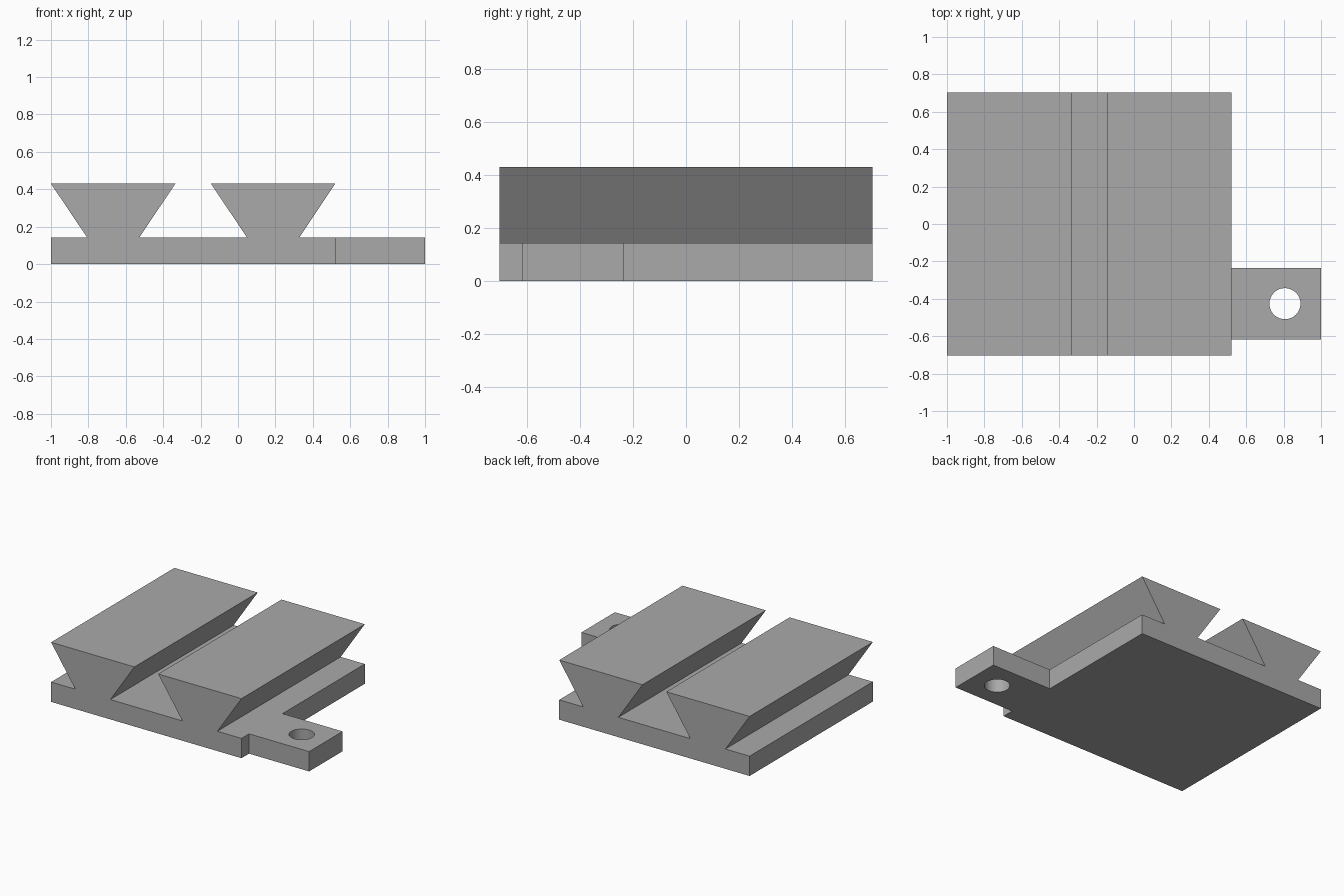
import bpy, bmesh
from mathutils import Vector

cube = bpy.data.objects.get("Cube")
if cube:
    bpy.data.objects.remove(cube, do_unlink=True)

# Single grey finish
grey = bpy.data.materials.new("plain_grey")
grey.use_nodes = True
colour = (0.4, 0.4, 0.4, 1)
grey.diffuse_color = colour
grey.node_tree.nodes["Principled BSDF"].inputs["Base Color"].default_value = colour

BASE_H, TOP_H = 0.143, 0.43
LEFT, RIGHT, HALF_Y = -1.0, 0.52, 0.703


def extrude_outline(name, points, direction):
    """Solid made by sweeping a closed outline along a direction."""
    bm = bmesh.new()
    face = bm.faces.new([bm.verts.new(p) for p in points])
    swept = bmesh.ops.extrude_face_region(bm, geom=[face])["geom"]
    verts = [v for v in swept if isinstance(v, bmesh.types.BMVert)]
    bmesh.ops.translate(bm, verts=verts, vec=Vector(direction))
    bmesh.ops.recalc_face_normals(bm, faces=bm.faces)
    mesh = bpy.data.meshes.new(name)
    bm.to_mesh(mesh)
    bm.free()
    mesh.materials.append(grey)
    obj = bpy.data.objects.new(name, mesh)
    bpy.context.collection.objects.link(obj)
    return obj


# Base with two dovetail rails, swept from front to back
profile = [(RIGHT, 0), (LEFT, 0), (LEFT, BASE_H)]
for centre in (-0.667, 0.188):
    for side, half_foot, half_top in ((-1, 0.14, 0.333), (1, 0.14, 0.332)):
        rail = [(centre + side * half_foot, BASE_H), (centre + side * half_top, TOP_H)]
        profile += rail if side < 0 else rail[::-1]
profile.append((RIGHT, BASE_H))
extrude_outline("dovetail_base", [(x, -HALF_Y, z) for x, z in profile], (0, 2 * HALF_Y, 0))

# Mounting tab on the side
y0, y1 = -0.617, -0.235
tab = extrude_outline("mounting_tab",
                      [(RIGHT, y0, 0), (1, y0, 0), (1, y1, 0), (RIGHT, y1, 0)],
                      (0, 0, BASE_H))

# Round screw hole through the tab
bpy.ops.mesh.primitive_cylinder_add(vertices=48, radius=0.083, depth=1,
                                    location=(0.807, (y0 + y1) / 2, 0))
cutter = bpy.context.object
cutter.name = "screw_hole_cutter"
cutter.data.materials.append(grey)
cutter.hide_render = True
cutter.hide_set(True)
hole = tab.modifiers.new("screw_hole", "BOOLEAN")
hole.operation = "DIFFERENCE"
hole.solver = "EXACT"
hole.object = cutter
